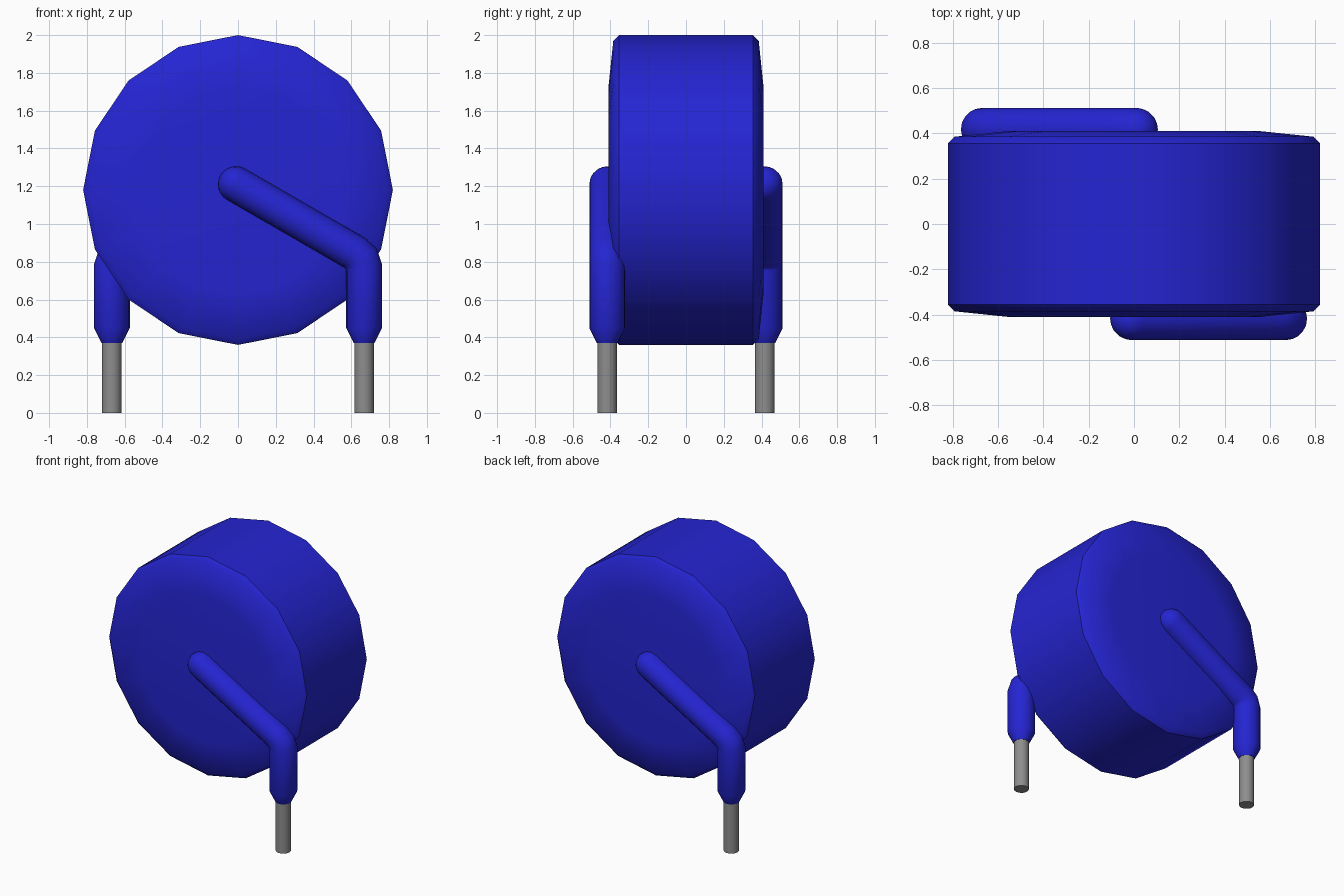
import bpy, bmesh, math
from mathutils import Vector

cube = bpy.data.objects.get("Cube")
if cube:
    bpy.data.objects.remove(cube, do_unlink=True)


def material(name, color):
    m = bpy.data.materials.new(name)
    m.use_nodes = True
    m.diffuse_color = (*color, 1)
    bsdf = next(n for n in m.node_tree.nodes if n.type == 'BSDF_PRINCIPLED')
    bsdf.inputs["Base Color"].default_value = (*color, 1)
    return m


BLUE = material("blue coating", (0.018, 0.018, 0.65))
GREY = material("grey metal", (0.27, 0.27, 0.27))


def loft(name, rings, mat, angle):
    """Skin a list of point rings, close both ends and shade."""
    bm = bmesh.new()
    loops = [[bm.verts.new(p) for p in ring] for ring in rings]
    n = len(loops[0])
    for a, b in zip(loops, loops[1:]):
        for i in range(n):
            j = (i + 1) % n
            bm.faces.new((a[i], a[j], b[j], b[i]))
    bm.faces.new(loops[0])
    bm.faces.new(loops[-1])
    bmesh.ops.recalc_face_normals(bm, faces=bm.faces)
    me = bpy.data.meshes.new(name)
    bm.to_mesh(me)
    bm.free()
    ob = bpy.data.objects.new(name, me)
    bpy.context.collection.objects.link(ob)
    me.materials.append(mat)
    bpy.ops.object.select_all(action='DESELECT')
    ob.select_set(True)
    bpy.context.view_layer.objects.active = ob
    bpy.ops.object.shade_smooth_by_angle(angle=math.radians(angle))
    return ob


def circle(center, u, v, n):
    return [center + u * math.cos(t) + v * math.sin(t)
            for t in (2 * math.pi * i / n for i in range(n))]


def sweep(path, n=20):
    """Mitred rings along (x, z, radius) points in the y = -0.417 plane."""
    pts = [Vector((x, -0.417, z)) for x, z, r in path]
    rings = []
    for i, p in enumerate(pts):
        d0 = (p - pts[max(i - 1, 0)]).normalized()
        d1 = (pts[min(i + 1, len(pts) - 1)] - p).normalized()
        t = (d0 + d1).normalized()
        miter = 1 / max(t.dot(d1 if d1.length else d0), 0.5)
        r = path[i][2]
        side = Vector((-t.z, 0, t.x)) * r * miter
        rings.append(circle(p, side, Vector((0, r, 0)), n))
    return rings


# Disc body: 16-sided with a chamfered rim and slightly domed faces
half = [(0.41, 0.55), (0.385, 0.79), (0.355, 0.82)]
profile = [(-y, r) for y, r in half] + half[::-1]
loft("disc_body", [circle(Vector((0, y, 1.18)), Vector((r, 0, 0)), Vector((0, 0, r)), 16)
                   for y, r in profile], BLUE, 42)

# Coated lead path: round start, slanted run, elbow, straight drop, tapered tip
R = 0.095
start, direction = Vector((-0.01, 1.21)), Vector((0.866, -0.5))
lead = []
for deg in (2, 15, 30, 45, 60, 75, 90):
    a = math.radians(deg)
    p = start - direction * R * math.cos(a)
    lead.append((p.x, p.y, R * math.sin(a)))
lead += [(0.615, 0.849, R), (0.652, 0.817, R), (0.668, 0.77, R),
         (0.668, 0.45, R), (0.668, 0.37, 0.055)]
# Bare wire below the coating
wire = [(0.668, 0.40, 0.052), (0.668, 0.0, 0.052)]

# One lead on the front, and the same turned half round on the back
for side, turn in (("front", 0), ("back", math.pi)):
    for part, path, mat in (("coated_lead", lead, BLUE), ("bare_wire", wire, GREY)):
        ob = loft(f"{side}_{part}", sweep(path), mat, 40)
        ob.rotation_euler.z = turn
